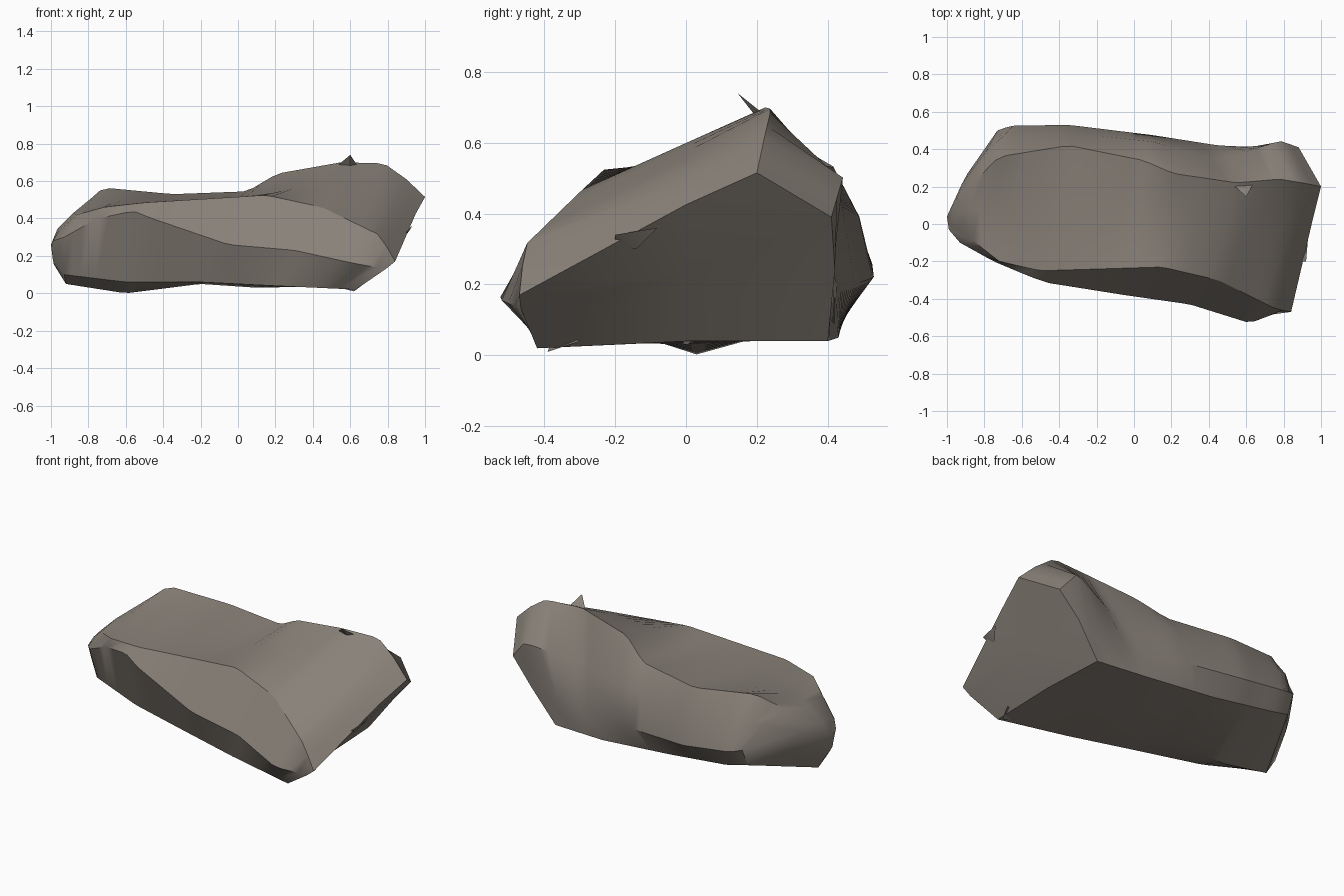
import bpy, bmesh, math
from mathutils import Vector

if "Cube" in bpy.data.objects:
    bpy.data.objects.remove(bpy.data.objects["Cube"])

stone = bpy.data.materials.new("grey_brown_stone")
stone.diffuse_color = (0.25, 0.22, 0.19, 1)
stone.use_nodes = True
stone.node_tree.nodes["Principled BSDF"].inputs["Base Color"].default_value = stone.diffuse_color


def finish(bm, name):
    bmesh.ops.recalc_face_normals(bm, faces=bm.faces)
    me = bpy.data.meshes.new(name)
    bm.to_mesh(me)
    bm.free()
    me.materials.append(stone)
    ob = bpy.data.objects.new(name, me)
    bpy.context.collection.objects.link(ob)
    bpy.ops.object.select_all(action='DESELECT')
    ob.select_set(True)
    bpy.context.view_layer.objects.active = ob
    bpy.ops.object.shade_smooth_by_angle(angle=math.radians(32))
    return ob


def sample(rail, u):
    """Point on a rail at fraction u of its x range."""
    x = rail[0][0] + (rail[-1][0] - rail[0][0]) * u
    for a, b in zip(rail, rail[1:]):
        if x <= b[0] + 1e-6:
            return Vector(a).lerp(Vector(b), (x - a[0]) / (b[0] - a[0]))
    return Vector(rail[-1])


# Ridge lines running along the boulder, left end to right end
top_front = [(-.86, -.09, .42), (-.72, -.2, .46), (-.5, -.25, .485), (.15, -.23, .525),
             (.45, -.3, .46), (.76, -.455, .31), (.84, -.47, .17)]
top_middle = [(-.88, .08, .43), (-.6, .1, .5), (0, .05, .5), (.3, 0, .56),
              (.55, 0, .6), (.8, 0, .53), (.95, 0, .425)]
top_back = [(-.84, .24, .46), (-.72, .36, .565), (-.35, .42, .53), (.05, .34, .545),
            (.21, .27, .64), (.55, .22, .7), (.78, .24, .695), (.9, .22, .61), (1, .2, .515)]
upper_back = [(-.79, .39, .41), (-.7, .47, .41), (-.35, .49, .39), (.1, .44, .42),
              (.45, .34, .43), (.78, .445, .51), (.88, .41, .39)]
lower_back = [(-.73, .5, .28), (-.66, .525, .26), (-.35, .53, .22), (.1, .475, .2),
              (.45, .42, .2), (.67, .41, .23), (.75, .42, .24)]
base_back = [(-.73, .45, .17), (-.6, .46, .14), (-.2, .44, .09), (.26, .43, .05), (.6, .4, .04)]
base_middle = [(-.92, .04, .05), (-.6, .03, 0), (-.2, .03, .05), (.1, 0, .03), (.62, 0, .04)]
base_front = [(-.93, -.03, .1), (-.6, -.13, .06), (-.2, -.25, .06), (.2, -.34, .04), (.63, -.42, .02)]
lower_front = [(-.93, -.1, .3), (-.75, -.2, .4), (-.56, -.28, .44), (-.46, -.315, .4),
               (-.05, -.38, .26), (.3, -.43, .23), (.62, -.53, .16), (.79, -.465, .13)]
rails = [top_front, top_middle, top_back, upper_back, lower_back,
         base_back, base_middle, base_front, lower_front]

# Boulder: skin between the ridge lines
N = 36
n = len(rails)
bm = bmesh.new()
rings = [[bm.verts.new(sample(r, i / N)) for r in rails] for i in range(N + 1)]

# Rounded left end: one bulged ring before the tip
tip = Vector((-1, .04, .26))
rings.insert(0, [bm.verts.new(tip.lerp(v.co, .5) - Vector((.025, 0, 0))) for v in rings[0]])
for a, b in zip(rings, rings[1:]):
    for j in range(n):
        k = (j + 1) % n
        bm.faces.new((a[j], a[k], b[k], b[j]))

# Fans closing the left tip and the flat sloping right end
for ring, centre in ((rings[0], tip), (rings[-1], (.79, 0, .23))):
    c = bm.verts.new(centre)
    for j in range(n):
        bm.faces.new((ring[j], ring[(j + 1) % n], c))
finish(bm, "boulder")

# Small chipped flakes on the edges
flakes = [[(.6, .145, .74), (.54, .2, .69), (.64, .22, .68), (.6, .2, .67)],
          [(.92, -.2, .34), (.87, -.2, .31), (.93, -.08, .36), (.89, -.14, .3)],
          [(.62, -.39, .01), (.5, -.38, .04), (.66, -.3, .04), (.58, -.33, .06)]]
for i, pts in enumerate(flakes):
    bm = bmesh.new()
    v = [bm.verts.new(p) for p in pts]
    for t in ((0, 1, 2), (0, 2, 3), (0, 3, 1), (1, 3, 2)):
        bm.faces.new([v[q] for q in t])
    finish(bm, f"flake_{i + 1}")
